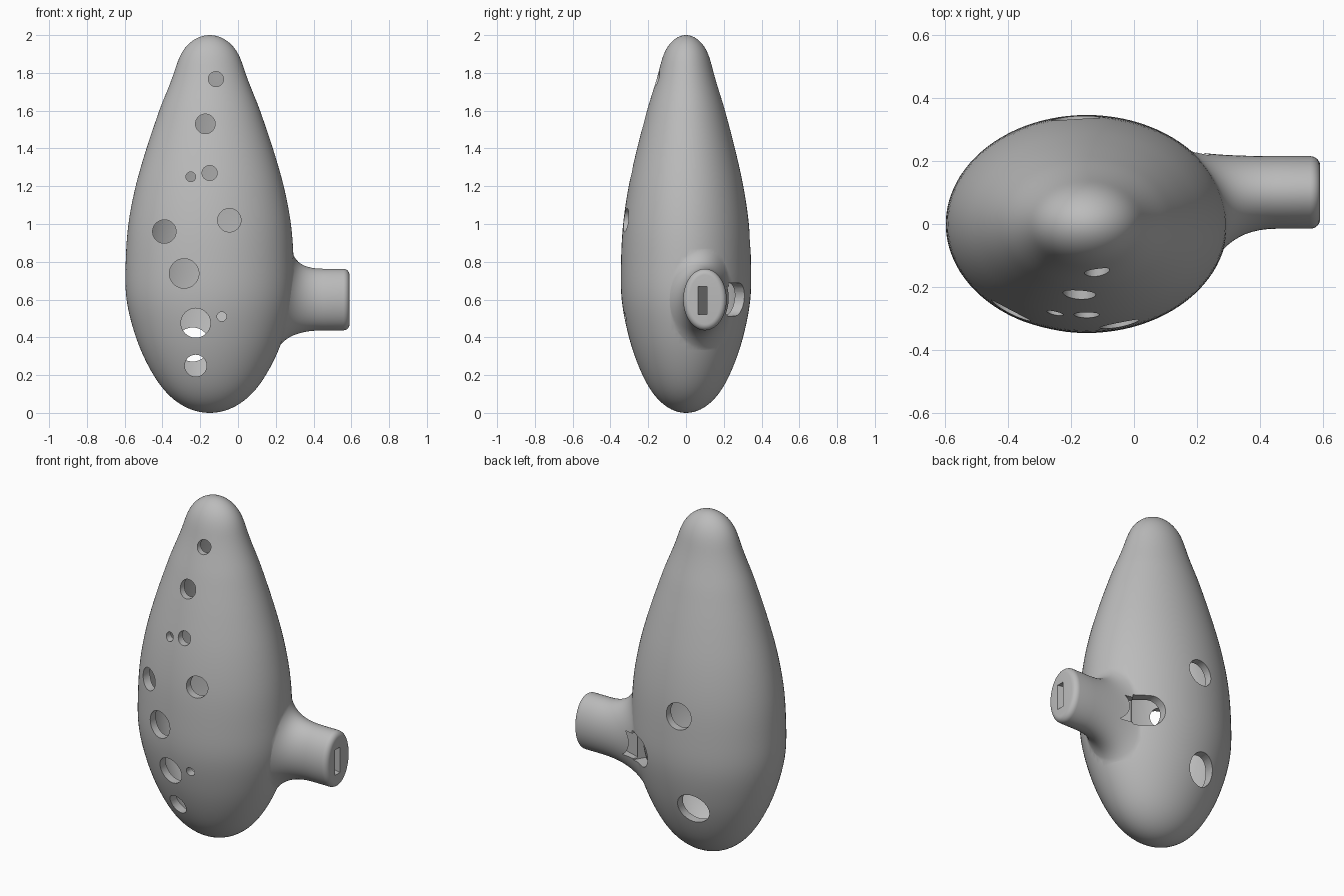
import bpy, bmesh, math
from mathutils import Vector

if "Cube" in bpy.data.objects:
    bpy.data.objects.remove(bpy.data.objects["Cube"])

AXIS_X, FLATNESS = -0.15, 0.774
# Fullness of the egg at even steps from bottom to tip
FULLNESS = [1.04, 0.99, 0.975, 0.96, 0.907, 0.86, 0.8, 0.73, 0.667, 0.63, 0.76]


def half_width(z):
    u = min(max(z / 2, 0), 1)
    i = min(int(u * 10), 9)
    t = u * 10 - i
    a, b, c, d = (FULLNESS[min(max(k, 0), 10)] for k in range(i - 1, i + 3))
    g = b + t / 2 * (c - a + t * (2*a - 5*b + 4*c - d + t * (3*(b - c) + d - a)))
    return g * math.sqrt(u * (1 - u))


def body_x(y, z):
    w = half_width(z) * 0.99
    return AXIS_X + w * math.sqrt(max(0, 1 - (y / (w * FLATNESS)) ** 2))


def loft(name, rings):
    """Closed skin through rings of points, with both ends capped."""
    bm = bmesh.new()
    loops = [[bm.verts.new(p) for p in ring] for ring in rings]
    n = len(loops[0])
    for a, b in zip(loops, loops[1:]):
        for i in range(n):
            j = (i + 1) % n
            bm.faces.new((a[i], a[j], b[j], b[i]))
    bm.faces.new(loops[0])
    bm.faces.new(loops[-1])
    bmesh.ops.recalc_face_normals(bm, faces=bm.faces)
    mesh = bpy.data.meshes.new(name)
    bm.to_mesh(mesh)
    bm.free()
    obj = bpy.data.objects.new(name, mesh)
    bpy.context.collection.objects.link(obj)
    return obj


def prism(name, outline, depth):
    return loft(name, [outline, [p + depth for p in outline]])


def egg(name, wide=1.0, tall=1.0, sides=96, rows=72):
    rings = []
    for k in range(rows + 1):
        z = 1 - math.cos(math.pi * (0.006 + 0.988 * k / rows))
        w = half_width(z) * wide
        rings.append([(AXIS_X + w * math.cos(a), w * FLATNESS * math.sin(a),
                       1 + (z - 1) * tall)
                      for a in (math.tau * i / sides for i in range(sides))])
    return loft(name, rings)


def combine(target, tool, operation):
    mod = target.modifiers.new(tool.name, "BOOLEAN")
    mod.object, mod.operation, mod.solver = tool, operation, "EXACT"
    bpy.context.view_layer.objects.active = target
    bpy.ops.object.modifier_apply(modifier=mod.name)
    bpy.data.objects.remove(tool)


# Mouthpiece: oval tube flaring into the body with a fillet
def mouth_oval(t, x, shrink=0.0):
    return Vector((x, 0.1 + (0.115 - shrink) * math.cos(t),
                   0.6 + (0.163 - shrink) * math.sin(t)))


angles = [math.tau * i / 64 for i in range(64)]
rings = [[mouth_oval(t, 0.1, 0.06) for t in angles]]
for k in range(13):
    s = k / 12
    ring = []
    for t in angles:
        y = 0.1 + (0.21 - 0.065 * math.cos(t)) * math.cos(t)
        z = 0.6 + 0.315 * math.sin(t)
        root = Vector((body_x(y, z), y, z))
        bend = mouth_oval(t, 0)
        bend.x = body_x(bend.y, bend.z)
        ring.append(root * (1-s)**2 + bend * 2*s*(1-s) + mouth_oval(t, 0.45) * s*s)
    rings.append(ring)
LIP = 0.032
for k in range(7):
    a = math.pi / 2 * k / 6
    rings.append([mouth_oval(t, 0.59 - LIP + LIP * math.sin(a), LIP * (1 - math.cos(a)))
                  for t in angles])

body = egg("ocarina_body")
combine(body, loft("mouthpiece", rings), "UNION")

# Hollow chamber
combine(body, egg("chamber", 0.87, 0.94), "DIFFERENCE")

# Finger holes in front, thumb holes at the back: x, z, radius
FINGER = [(-0.117, 1.767, 0.04), (-0.173, 1.53, 0.052), (-0.25, 1.25, 0.026),
          (-0.15, 1.27, 0.04), (-0.046, 1.02, 0.062), (-0.39, 0.96, 0.062),
          (-0.285, 0.738, 0.078), (-0.224, 0.476, 0.078), (-0.086, 0.51, 0.025),
          (-0.224, 0.25, 0.058)]
THUMB = [(-0.185, 0.915, 0.078), (-0.24, 0.362, 0.09)]
for side, holes in ((-1, FINGER), (1, THUMB)):
    for x, z, r in holes:
        circle = [Vector((x + r * math.cos(math.tau * i / 40), 0,
                          z + r * math.sin(math.tau * i / 40))) for i in range(40)]
        combine(body, prism("hole", circle, Vector((0, side * 0.6, 0))), "DIFFERENCE")

# Windway slot slanting through the mouthpiece to the sound window
slot = [Vector((0.7, y, z)) for y, z in
        ((0.03, 0.52), (0.077, 0.52), (0.077, 0.67), (0.03, 0.67))]
combine(body, prism("windway", slot, Vector((-0.52, 0.16, 0))), "DIFFERENCE")

# Sound window: flat towards the mouthpiece, round sloping ramp at the far end
along, out = Vector((-0.87, 0.5, 0)), Vector((0.5, 0.87, 0))
corner, up = Vector((0.19, 0.215, 0.6)), Vector((0, 0, 0.088))


def window_ring(depth, reach):
    base = corner + out * depth
    arc = [math.pi * (i / 20 - 0.5) for i in range(21)]
    return [base - up, *(base + along * (reach - 0.088 * (1 - math.cos(a)))
                         + up * math.sin(a) for a in arc), base + up]


combine(body, loft("window", [window_ring(-0.12, 0.12), window_ring(0.18, 0.26)]),
        "DIFFERENCE")

# Plain grey clay
clay = bpy.data.materials.new("grey_clay")
clay.use_nodes = True
clay.diffuse_color = (0.5, 0.5, 0.5, 1)
clay.node_tree.nodes["Principled BSDF"].inputs["Base Color"].default_value = (0.5, 0.5, 0.5, 1)
body.data.materials.clear()
body.data.materials.append(clay)
for p in body.data.polygons:
    p.material_index = 0

bpy.ops.object.select_all(action="DESELECT")
body.select_set(True)
bpy.context.view_layer.objects.active = body
bpy.ops.object.shade_smooth_by_angle(angle=math.radians(35))
